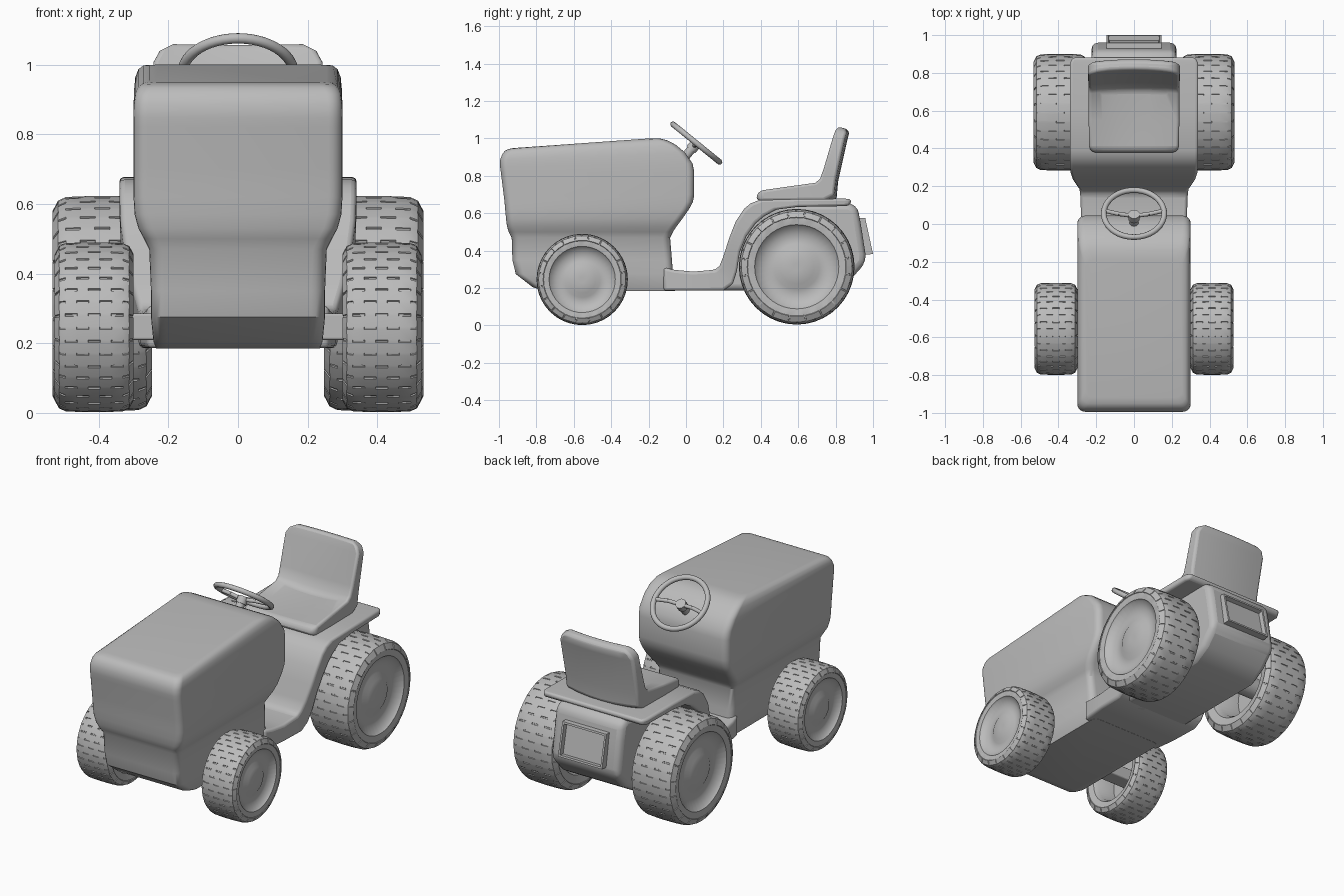
import bpy, bmesh, math
from mathutils import Vector

if "Cube" in bpy.data.objects:
    bpy.data.objects.remove(bpy.data.objects["Cube"])

grey = bpy.data.materials.new("plain grey")
grey.diffuse_color = (0.5, 0.5, 0.5, 1)
grey.use_nodes = True
grey.node_tree.nodes["Principled BSDF"].inputs["Base Color"].default_value = grey.diffuse_color


def skin(name, rings, bevel=0.0, edit=None):
    """Join closed rings of equal length into a capped solid."""
    n = len(rings[0])
    bm = bmesh.new()
    vs = [[bm.verts.new(p) for p in ring] for ring in rings]
    bands = []
    for a, b in zip(vs, vs[1:]):
        bands.append([bm.faces.new((a[i], a[(i + 1) % n], b[(i + 1) % n], b[i])) for i in range(n)])
    bm.faces.new(vs[0])
    bm.faces.new(vs[-1])
    bmesh.ops.recalc_face_normals(bm, faces=bm.faces[:])
    if edit:
        edit(bm, bands)
    me = bpy.data.meshes.new(name)
    bm.to_mesh(me)
    bm.free()
    me.materials.append(grey)
    ob = bpy.data.objects.new(name, me)
    bpy.context.collection.objects.link(ob)
    if bevel:
        m = ob.modifiers.new("Bevel", 'BEVEL')
        m.width, m.segments, m.limit_method, m.angle_limit = bevel, 3, 'ANGLE', math.radians(35)
    return ob


def extrude(name, profile, w, bevel=0.0, edit=None):
    """Side profile (y, z) extruded to both sides."""
    return skin(name, [[(x, y, z) for y, z in profile] for x in (-w, w)], bevel, edit)


def strip(name, stations, bevel):
    """Padded strip: each station is top point, bottom point, half width, dish."""
    cols = (-1, -0.7, -0.35, 0, 0.35, 0.7, 1)
    rings = []
    for top, bot, w, dish in stations:
        t, b = Vector((0, *top)), Vector((0, *bot))
        side = [(u * w, (b - t) * dish * (1 - u * u)) for u in cols]
        rings.append([t + d + Vector((x, 0, 0)) for x, d in side]
                     + [b + d + Vector((x, 0, 0)) for x, d in reversed(side)])
    return skin(name, rings, bevel)


def rod(name, a, b, r, n=16):
    a, b = Vector(a), Vector(b)
    q = (b - a).to_track_quat('Z', 'Y')
    circle = [q @ Vector((r * math.cos(2 * math.pi * i / n), r * math.sin(2 * math.pi * i / n), 0))
              for i in range(n)]
    return skin(name, [[e + c for c in circle] for e in (a, b)])


def rounded_rect(w, y0, y1, r):
    pts = []
    for k, (cx, cy) in enumerate(((w - r, y1 - r), (-w + r, y1 - r), (-w + r, y0 + r), (w - r, y0 + r))):
        for j in range(6):
            a = (k + j / 5) * math.pi / 2
            pts.append((cx + r * math.cos(a), cy + r * math.sin(a)))
    return pts


# Hood and front chassis: stacked sections (z, half width, front y, back y, corner radius)
sections = [
    (0.185, 0.235, -0.76, -0.06, 0.04), (0.205, 0.243, -0.82, -0.06, 0.04),
    (0.275, 0.25, -0.91, -0.07, 0.04), (0.35, 0.25, -0.928, -0.075, 0.04),
    (0.47, 0.255, -0.932, -0.085, 0.04), (0.50, 0.27, -0.948, -0.07, 0.04),
    (0.53, 0.286, -0.957, -0.05, 0.04), (0.57, 0.297, -0.962, -0.02, 0.04),
    (0.62, 0.30, -0.967, 0.015, 0.04), (0.66, 0.30, -0.97, 0.037, 0.04),
    (0.70, 0.30, -0.975, 0.044, 0.04), (0.82, 0.30, -0.99, 0.044, 0.04),
    (0.85, 0.30, -0.994, 0.035, 0.04), (0.89, 0.299, -0.994, -0.005, 0.04),
    (0.92, 0.295, -0.982, -0.055, 0.04), (0.938, 0.286, -0.968, -0.10, 0.04),
    (0.947, 0.273, -0.95, -0.14, 0.04), (0.95, 0.255, -0.92, -0.19, 0.04)]
rings = []
for z, w, y0, y1, r in sections:
    t = min(1, max(0, (z - 0.82) / 0.13))          # the lid slopes up towards the back
    rings.append([(x, y, z + t * 0.071 * (y + 0.9)) for x, y in rounded_rect(w, y0, y1, r)])
skin("hood_and_front_chassis", rings)

# Footwell floor sweeping up into the rear fenders and deck
strip("floor_and_fenders", [
    ((-0.12, 0.31), (-0.12, 0.186), 0.26, 0), ((-0.06, 0.297), (-0.06, 0.186), 0.27, 0),
    ((0.04, 0.288), (0.04, 0.186), 0.28, 0), ((0.155, 0.298), (0.20, 0.186), 0.285, 0),
    ((0.18, 0.32), (0.25, 0.22), 0.29, 0), ((0.20, 0.37), (0.272, 0.29), 0.305, 0),
    ((0.23, 0.465), (0.287, 0.39), 0.325, 0), ((0.265, 0.555), (0.322, 0.475), 0.337, 0),
    ((0.31, 0.623), (0.372, 0.545), 0.34, 0), ((0.345, 0.652), (0.42, 0.585), 0.34, 0),
    ((0.39, 0.67), (0.485, 0.62), 0.34, 0), ((0.60, 0.676), (0.60, 0.634), 0.34, 0),
    ((0.85, 0.678), (0.845, 0.638), 0.34, 0), ((0.885, 0.675), (0.877, 0.642), 0.325, 0)], 0.015)

# Rear hull between the wheels
extrude("rear_hull", [(0.14, 0.186), (0.21, 0.36), (0.30, 0.56), (0.40, 0.655), (0.87, 0.655),
                      (0.917, 0.635), (0.935, 0.54), (0.96, 0.38), (0.96, 0.335),
                      (0.88, 0.245), (0.78, 0.186)], 0.225, 0.035)


# Rear hitch frame with a recessed back panel
def recess(bm, bands):
    back = max(bm.faces, key=lambda f: f.normal.y)
    bmesh.ops.inset_region(bm, faces=[back], thickness=0.016)
    bmesh.ops.inset_region(bm, faces=[back], thickness=0.004, depth=-0.026)


extrude("hitch_frame", [(0.92, 0.575), (0.958, 0.575), (1.0, 0.382), (0.93, 0.375)], 0.145, 0, recess)

# Seat: cushion curving up into the backrest
strip("seat", [
    ((0.378, 0.70), (0.378, 0.672), 0.215, 0.0), ((0.40, 0.722), (0.40, 0.668), 0.238, 0.05),
    ((0.55, 0.745), (0.55, 0.668), 0.24, 0.25), ((0.69, 0.765), (0.74, 0.67), 0.24, 0.25),
    ((0.715, 0.785), (0.79, 0.695), 0.24, 0.2), ((0.735, 0.84), (0.80, 0.78), 0.242, 0.2),
    ((0.785, 1.01), (0.847, 0.995), 0.243, 0.25), ((0.797, 1.042), (0.857, 1.03), 0.225, 0.25),
    ((0.812, 1.062), (0.855, 1.052), 0.185, 0.2)], 0.015)

# Steering wheel, spokes and column
centre = Vector((0, 0.055, 0.975))
tilt = math.radians(-39)
bpy.ops.mesh.primitive_torus_add(location=centre, rotation=(tilt, 0, 0), major_radius=0.16,
                                 minor_radius=0.015, major_segments=48, minor_segments=12)
rim = bpy.context.object
rim.name = "steering_wheel_rim"
rim.data.materials.append(grey)
axis = Vector((0, -math.sin(tilt), math.cos(tilt)))
down = Vector((0, math.cos(tilt), math.sin(tilt)))
hub = centre - axis * 0.02
for side, s in (("left", 1), ("right", -1)):
    knee = centre + Vector((s * 0.08, 0, 0)) - axis * 0.008 + down * 0.004
    rod(side + "_spoke_inner", hub, knee, 0.011)
    rod(side + "_spoke_outer", knee, centre + Vector((s * 0.158, 0, 0)) + down * 0.02, 0.011)
rod("steering_hub", centre - axis * 0.045, centre - axis * 0.005, 0.03)
rod("steering_column", centre - axis * 0.17, centre - axis * 0.02, 0.024)

# Wheels: turned profile (x offset, radius) for the rear size, inner side first
inner = [(0.03, 0.02), (0.03, 0.18), (-0.10, 0.195), (-0.13, 0.215)]
tread = [(-0.141, 0.262), (-0.125, 0.293), (-0.105, 0.302), (-0.063, 0.304), (-0.021, 0.305),
         (0.021, 0.305), (0.063, 0.304), (0.105, 0.302), (0.125, 0.293), (0.141, 0.262)]
outer = [(0.136, 0.225), (0.125, 0.218), (0.10, 0.175), (0.10, 0.122), (0.118, 0.092), (0.118, 0.02)]
PERIODS = 20
angles = [2 * math.pi * (k + f) / PERIODS for k in range(PERIODS) for f in (0, 0.07, 0.5, 0.57)]


def raise_tread(bm, bands):
    """Lift the tread, leaving narrow staggered grooves."""
    blocks = []
    for j in range(len(tread) - 1):
        groove = 0 if j % 2 else 2
        blocks += [f for i, f in enumerate(bands[len(inner) + j]) if i % 4 != groove]
    bmesh.ops.inset_region(bm, faces=blocks, thickness=0.001, depth=0.004, use_even_offset=True)


def wheel(name, side, cx, cy, cz, radius, half_width):
    kr, kx = radius / 0.309, half_width / 0.143
    rings = [[(side * (cx + x * kx), cy + r * kr * math.cos(a), cz + r * kr * math.sin(a))
              for a in angles] for x, r in inner + tread + outer]
    skin(name, rings, 0, raise_tread)


for side, s in (("left", 1), ("right", -1)):
    wheel(side + "_rear_wheel", s, 0.39, 0.592, 0.314, 0.309, 0.142)
    wheel(side + "_front_wheel", s, 0.413, -0.555, 0.246, 0.243, 0.112)

# Axles
extrude("front_axle", [(-0.60, 0.21), (-0.51, 0.21), (-0.51, 0.285), (-0.60, 0.285)], 0.44, 0.006)
rod("rear_axle", (-0.42, 0.592, 0.314), (0.42, 0.592, 0.314), 0.06, 24)

# Smooth shading with crisp edges
for ob in bpy.context.scene.objects:
    ob.select_set(True)
    bpy.context.view_layer.objects.active = ob
bpy.ops.object.shade_smooth_by_angle(angle=math.radians(35))
